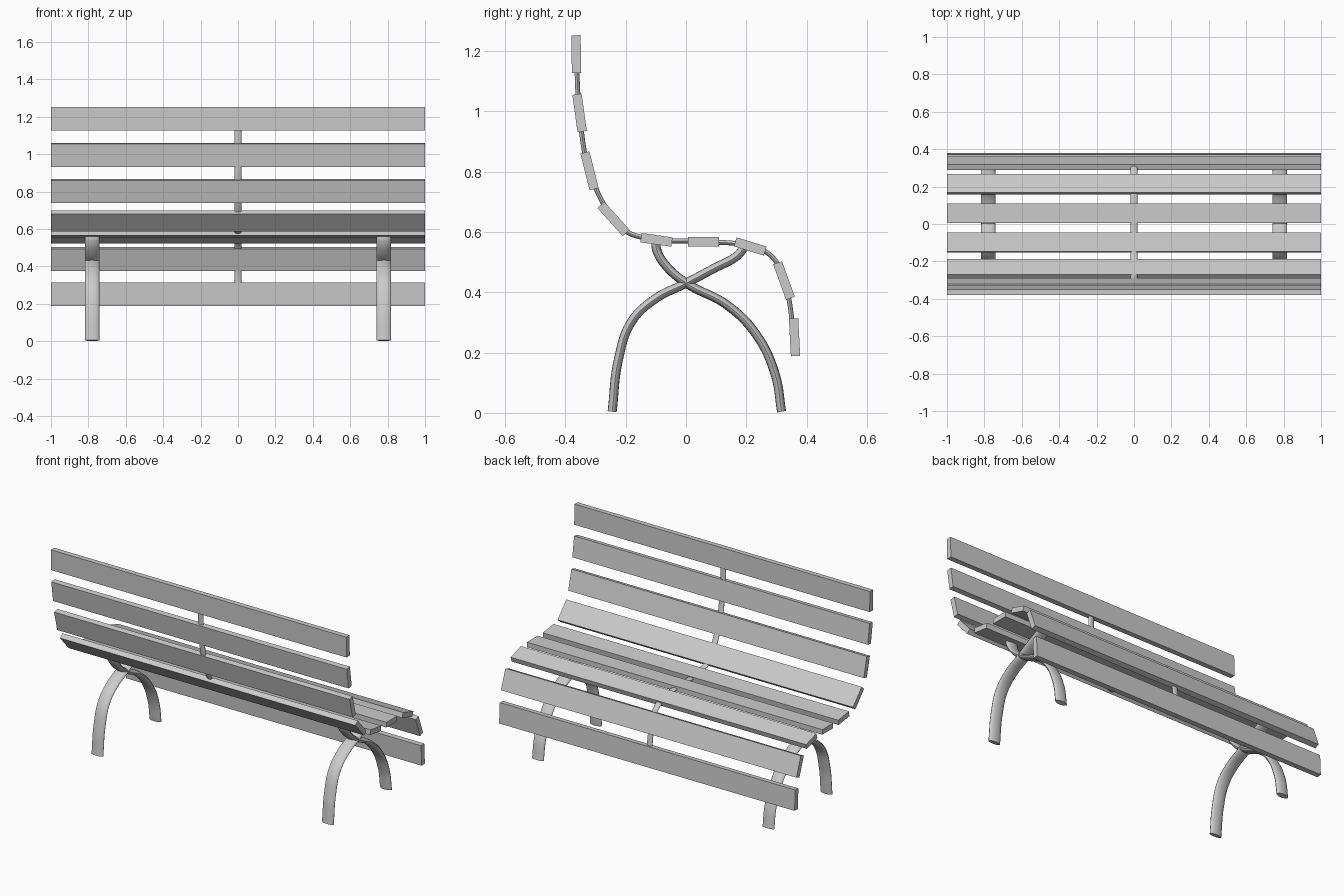
import bpy
from math import radians

default_cube = bpy.data.objects.get("Cube")
if default_cube:
    bpy.data.objects.remove(default_cube, do_unlink=True)

LENGTH = 2.0
THICKNESS = 0.031
WIDE, NARROW = 0.125, 0.104


def add_slat(name, y, z, tilt, width):
    """Plank running along x, its width tilted about x."""
    bpy.ops.mesh.primitive_cube_add(size=1, location=(0, y, z),
                                    rotation=(radians(tilt), 0, 0))
    slat = bpy.context.object
    slat.name = name
    slat.scale = (LENGTH, width, THICKNESS)
    bpy.ops.object.transform_apply(location=False, rotation=False, scale=True)


def add_bar(name, x, path, half_width, half_depth):
    """Bent bar in the yz plane with an oval section, wider along x."""
    curve = bpy.data.curves.new(name, "CURVE")
    curve.dimensions = "3D"
    curve.resolution_u = 10
    curve.bevel_depth = half_depth
    curve.bevel_resolution = 6
    curve.use_fill_caps = True
    spline = curve.splines.new("BEZIER")
    spline.bezier_points.add(len(path) - 1)
    for point, (y, z) in zip(spline.bezier_points, path):
        point.co = (0, y, z)
        point.handle_left_type = point.handle_right_type = "AUTO"
    bar = bpy.data.objects.new(name, curve)
    bpy.context.collection.objects.link(bar)
    bar.location.x = x
    bar.scale.x = half_width / half_depth
    bpy.ops.object.select_all(action="DESELECT")
    bar.select_set(True)
    bpy.context.view_layer.objects.active = bar
    bpy.ops.object.convert(target="MESH")
    bpy.ops.object.transform_apply(location=False, rotation=False, scale=True)
    bpy.ops.object.shade_smooth_by_angle(angle=radians(40))


# Slats from the top of the backrest, over the seat, down to the apron
slats = [
    ("backrest_slat_top", -0.364, 1.19, -89, WIDE),
    ("backrest_slat_upper", -0.353, 0.995, -82, WIDE),
    ("backrest_slat_lower", -0.32, 0.803, -76, WIDE),
    ("backrest_slat_bottom", -0.24, 0.643, -48, WIDE),
    ("seat_slat_inner", -0.098, 0.574, -8, NARROW),
    ("seat_slat_middle", 0.058, 0.568, 0, NARROW),
    ("seat_slat_outer", 0.213, 0.552, -17, NARROW),
    ("apron_slat_upper", 0.325, 0.439, -70, WIDE),
    ("apron_slat_lower", 0.36, 0.251, -87, WIDE),
]
for slat in slats:
    add_slat(*slat)

# Central strap threaded through every slat, with extra points at the bends
centres = [(y, z) for _, y, z, _, _ in slats]
strap = (centres[:4] + [(-0.195, 0.6), (-0.154, 0.584)] + centres[4:7]
         + [(0.283, 0.52)] + centres[7:])
add_bar("centre_strap", 0, strap, 0.018, 0.008)

# Crossed curved legs at each end
inner_foot_leg = [(-0.245, 0.004), (-0.224, 0.177), (-0.181, 0.302),
                  (-0.104, 0.377), (0, 0.43), (0.094, 0.48),
                  (0.168, 0.52), (0.193, 0.548)]
outer_foot_leg = [(0.317, 0.004), (0.296, 0.127), (0.233, 0.26),
                  (0.137, 0.357), (0, 0.431), (-0.068, 0.49),
                  (-0.097, 0.54), (-0.1, 0.562)]
for side, x in (("left", 0.78), ("right", -0.78)):
    add_bar(f"{side}_leg_under_backrest", x, inner_foot_leg, 0.039, 0.015)
    add_bar(f"{side}_leg_under_apron", x, outer_foot_leg, 0.039, 0.015)
